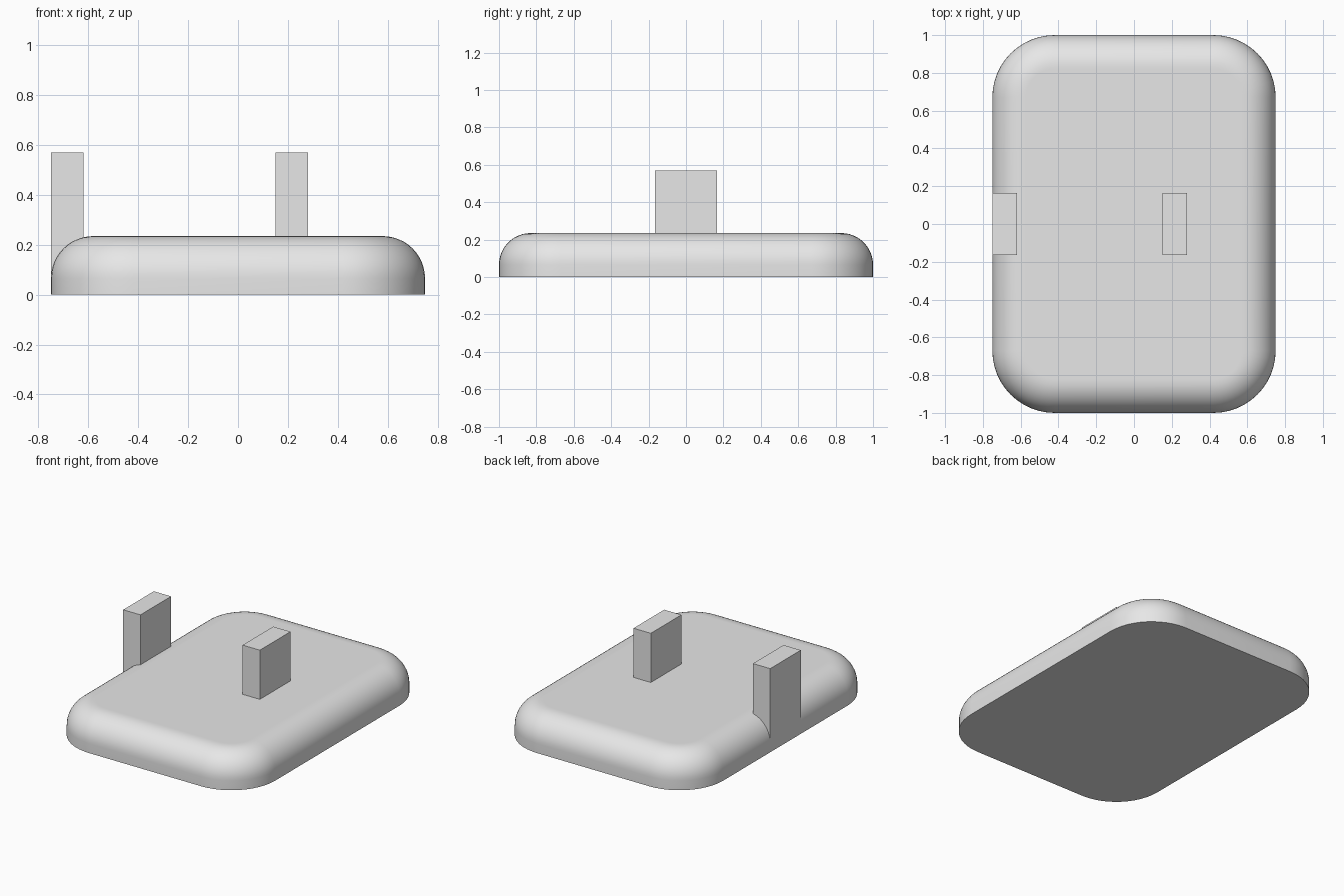
import bpy, bmesh
from math import sin, cos, pi, radians

cube = bpy.data.objects.get("Cube")
if cube:
    bpy.data.objects.remove(cube, do_unlink=True)

grey = bpy.data.materials.new("light_grey")
grey.use_nodes = True
colour = (0.8, 0.8, 0.8, 1)
grey.diffuse_color = colour
grey.node_tree.nodes["Principled BSDF"].inputs["Base Color"].default_value = colour

HALF_X, HALF_Y, HEIGHT = 0.75, 1.0, 0.235
CORNER, FILLET, STEPS = 0.33, 0.17, 12


def add_object(name, bm):
    bmesh.ops.recalc_face_normals(bm, faces=bm.faces)
    mesh = bpy.data.meshes.new(name)
    bm.to_mesh(mesh)
    bm.free()
    mesh.materials.append(grey)
    obj = bpy.data.objects.new(name, mesh)
    bpy.context.collection.objects.link(obj)
    return obj


def outline(bm, inset, z):
    """Ring of vertices around a rounded rectangle."""
    ring = []
    r = CORNER - inset
    for quarter, (sx, sy) in enumerate([(1, 1), (-1, 1), (-1, -1), (1, -1)]):
        for i in range(STEPS + 1):
            a = (quarter + i / STEPS) * pi / 2
            ring.append(bm.verts.new((sx * (HALF_X - CORNER) + r * cos(a),
                                      sy * (HALF_Y - CORNER) + r * sin(a), z)))
    return ring


# Base slab: straight lower wall, rounded upper rim, flat top and bottom
bm = bmesh.new()
rings = [outline(bm, 0, 0)]
for i in range(STEPS + 1):
    a = i / STEPS * pi / 2
    rings.append(outline(bm, FILLET * (1 - cos(a)), HEIGHT - FILLET + FILLET * sin(a)))
rings.append(outline(bm, FILLET + 0.01, HEIGHT))
for low, high in zip(rings, rings[1:]):
    for i in range(len(low)):
        j = (i + 1) % len(low)
        bm.faces.new((low[i], low[j], high[j], high[i]))
bm.faces.new(rings[0][::-1])
bm.faces.new(rings[-1])
base = add_object("base", bm)
bpy.ops.object.select_all(action="DESELECT")
base.select_set(True)
bpy.context.view_layer.objects.active = base
bpy.ops.object.shade_smooth_by_angle(angle=radians(35))


# Upright blocks: one flush with the side, one near the middle
def block(name, x0, x1, y, z0, z1):
    bm = bmesh.new()
    bmesh.ops.create_cube(bm, size=1)
    bmesh.ops.scale(bm, vec=(x1 - x0, 2 * y, z1 - z0), verts=bm.verts)
    bmesh.ops.translate(bm, vec=((x0 + x1) / 2, 0, (z0 + z1) / 2), verts=bm.verts)
    return add_object(name, bm)


block("side_block", -HALF_X, -0.62, 0.165, 0.06, 0.57)
block("middle_block", 0.15, 0.28, 0.165, 0.2, 0.57)
